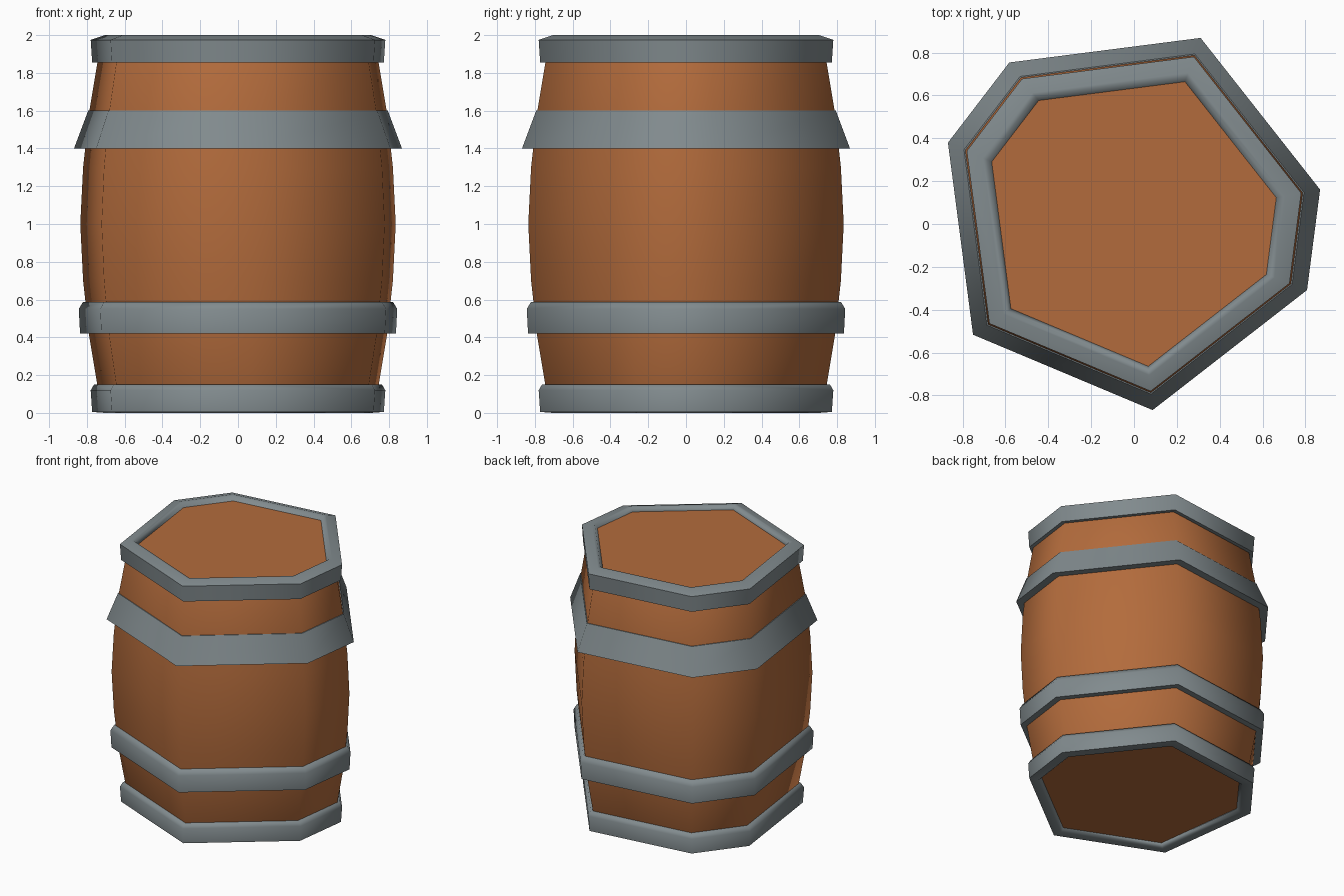
import bpy, bmesh, math

if "Cube" in bpy.data.objects:
    bpy.data.objects.remove(bpy.data.objects["Cube"])

# Seven-sided barrel outline, scaled so its x/y half-extent is 1
OUTLINE = [(0.358, 1.0), (1.0, 0.185), (0.93, -0.355), (0.10, -1.0),
           (-0.865, -0.595), (-1.0, 0.437), (-0.67, 0.868)]


def material(name, color):
    m = bpy.data.materials.new(name)
    m.diffuse_color = (*color, 1)
    m.use_nodes = True
    m.node_tree.nodes["Principled BSDF"].inputs["Base Color"].default_value = m.diffuse_color
    return m


WOOD = material("orange brown wood", (0.45, 0.148, 0.045))
STEEL = material("blue grey steel", (0.22, 0.257, 0.27))


def lathe(name, profile, mat, closed):
    """Sweep (scale, z) profile round the outline; closed rings or capped solid."""
    bm = bmesh.new()
    rings = [[bm.verts.new((x * s, y * s, z)) for x, y in reversed(OUTLINE)]
             for s, z in profile]
    n = len(OUTLINE)
    pairs = list(zip(rings, rings[1:]))
    if closed:
        pairs.append((rings[-1], rings[0]))
    for a, b in pairs:
        for i in range(n):
            j = (i + 1) % n
            bm.faces.new((a[i], a[j], b[j], b[i]))
    if not closed:
        bm.faces.new(rings[0][::-1])
        bm.faces.new(rings[-1])
    bmesh.ops.recalc_face_normals(bm, faces=bm.faces)
    me = bpy.data.meshes.new(name)
    bm.to_mesh(me)
    bm.free()
    me.materials.append(mat)
    ob = bpy.data.objects.new(name, me)
    bpy.context.collection.objects.link(ob)
    bpy.ops.object.select_all(action='DESELECT')
    ob.select_set(True)
    bpy.context.view_layer.objects.active = ob
    bpy.ops.object.shade_smooth_by_angle(angle=math.radians(65))
    return ob


# Bulging wooden body with flat heads at both ends
half = [(0.70, 0.03), (0.745, 0.15), (0.787, 0.40), (0.82, 0.70)]
body = half + [(0.835, 1.0)] + [(s, 2 - z) for s, z in reversed(half)]
lathe("barrel_body", body, WOOD, False)

# End hoops that wrap over the rims, mirrored top and bottom
rim = [(0.735, 1.855), (0.772, 1.855), (0.78, 1.975), (0.705, 2.0),
       (0.685, 1.998), (0.66, 1.965)]
lathe("top_hoop", rim, STEEL, True)
base = [(0.735, 0.15), (0.762, 0.15), (0.78, 0.12), (0.772, 0.005),
        (0.705, 0.0), (0.68, 0.025)]
lathe("bottom_hoop", base, STEEL, True)

# Flared upper hoop
lathe("upper_hoop", [(0.79, 1.40), (0.868, 1.40), (0.793, 1.60), (0.77, 1.60)],
      STEEL, True)

# Bevelled lower hoop
lathe("lower_hoop", [(0.77, 0.42), (0.836, 0.42), (0.843, 0.55), (0.82, 0.588),
                     (0.79, 0.588)], STEEL, True)
